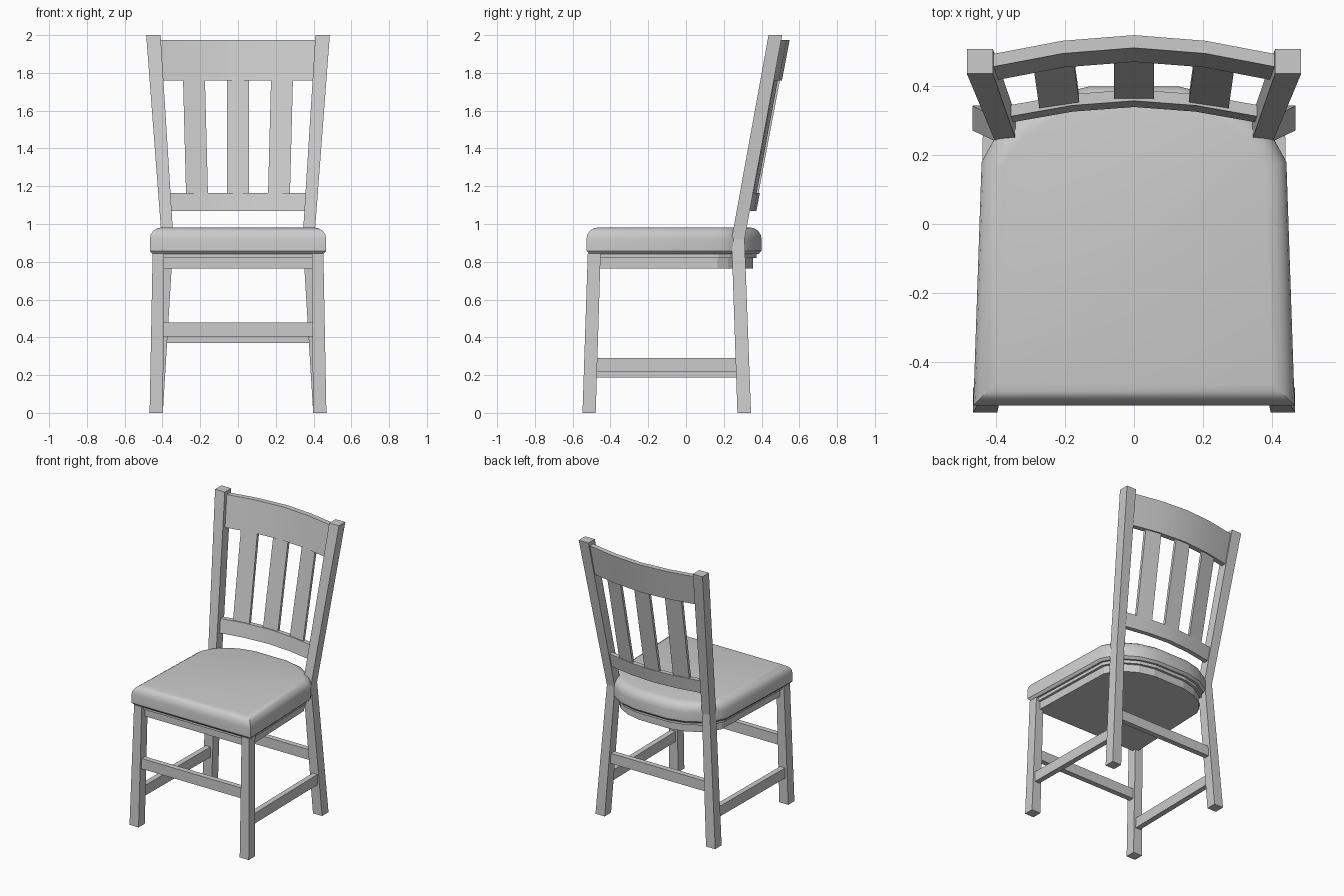
import bpy, math
from mathutils import Vector

if "Cube" in bpy.data.objects:
    bpy.data.objects.remove(bpy.data.objects["Cube"])


def loft(name, rings, smooth=None):
    """Skin a list of equal-length rings and cap both ends."""
    n = len(rings[0])
    verts = [v for r in rings for v in r]
    faces = [(k * n + i, k * n + (i + 1) % n, (k + 1) * n + (i + 1) % n, (k + 1) * n + i)
             for k in range(len(rings) - 1) for i in range(n)]
    faces += [tuple(range(n))[::-1], tuple(range(len(verts) - n, len(verts)))]
    me = bpy.data.meshes.new(name)
    me.from_pydata(verts, [], faces)
    ob = bpy.data.objects.new(name, me)
    bpy.context.collection.objects.link(ob)
    # make normals consistent and set shading
    bpy.ops.object.select_all(action='DESELECT')
    bpy.context.view_layer.objects.active = ob
    ob.select_set(True)
    bpy.ops.object.mode_set(mode='EDIT')
    bpy.ops.mesh.select_all(action='SELECT')
    bpy.ops.mesh.normals_make_consistent(inside=False)
    bpy.ops.object.mode_set(mode='OBJECT')
    if smooth:
        bpy.ops.object.shade_smooth_by_angle(angle=math.radians(smooth))
    return ob


def rect_z(s, x0, x1, y0, y1, z):
    """Horizontal rectangle, mirrored by s."""
    return [(s * x0, y0, z), (s * x1, y0, z), (s * x1, y1, z), (s * x0, y1, z)]


def inset(poly, d):
    """Mitred inward offset of a counter-clockwise polygon."""
    out = []
    for i, p in enumerate(poly):
        a = (p - poly[i - 1]).normalized()
        b = (poly[(i + 1) % len(poly)] - p).normalized()
        na, nb = Vector((-a.y, a.x)), Vector((-b.y, b.x))
        out.append(p + (na + nb) * d / (1 + na.dot(nb)))
    return out


# Seat outline, right half mirrored to the left
half = [Vector(p) for p in [(.467, -.527), (.443, .18), (.405, .25), (.35, .31),
                            (.25, .37), (.13, .40)]]
outline = half + [Vector((-p.x, p.y)) for p in reversed(half)]


def slab(name, profile, smooth=None):
    loft(name, [[(p.x, p.y, z) for p in inset(outline, d)] for d, z in profile], smooth)


# Cushioned seat, thin board and apron block below it
arc = [math.radians(a) for a in (0, 22.5, 45, 67.5, 90)]
slab("seat", [(.015, .842), (0, .858)] +
     [(.062 * (1 - math.cos(a)), .92 + .062 * math.sin(a)) for a in arc], 40)
slab("seat_board", [(.028, .82), (.028, .845)])
slab("seat_apron", [(.045, .765), (.045, .822)])

# Legs, the back ones bend into raked posts
for side, s in (("left", -1), ("right", 1)):
    loft("front_leg_" + side, [rect_z(s, .397, .468, -.548, -.478, 0),
                               rect_z(s, .392, .452, -.52, -.452, .845)])
    loft("back_leg_" + side, [rect_z(s, .398, .47, .272, .344, 0),
                              rect_z(s, .342, .404, .241, .31, .92),
                              rect_z(s, .41, .486, .437, .509, 2)])

# Back rest: everything follows one leaning, bowed surface
def lean(z):
    return .34 + .19 * (z - 1.07)


def bow(x):
    u = abs(x)
    return -.075 * u if u < .2 else -.015 - .19 * (u - .2)


def rail(name, half_w0, half_w1, z0, z1, t):
    rings = []
    for f in (-1, -.5, 0, .5, 1):
        x0, x1 = f * half_w0, f * half_w1
        y0, y1 = lean(z0) + bow(x0), lean(z1) + bow(x1)
        rings.append([(x0, y0, z0), (x0, y0 + t, z0), (x1, y1 + t, z1), (x1, y1, z1)])
    loft(name, rings, 30)


rail("top_rail", .405, .415, 1.76, 1.975, .037)
rail("lower_rail", .355, .36, 1.07, 1.165, .033)

for name, xb, xt in (("left", -.217, -.233), ("middle", 0, 0), ("right", .217, .233)):
    rings = []
    for x, z in ((xb, 1.155), (xt, 1.77)):
        l, r = x - .058, x + .058
        yl, yr = lean(z) + bow(l) + .008, lean(z) + bow(r) + .008
        if name == "middle":
            yl = yr = lean(z) + .006
        rings.append([(l, yl, z), (r, yr, z), (r, yr + .02, z), (l, yl + .02, z)])
    loft("back_slat_" + name, rings)

# Stretchers across the front, back and sides
def cross_bar(name, w, y, z0, z1):
    loft(name, [[(x, y - .019, z0), (x, y + .019, z0), (x, y + .019, z1), (x, y - .019, z1)]
                for x in (-w, w)])


cross_bar("front_stretcher", .415, -.498, .405, .478)
cross_bar("back_stretcher", .395, .292, .37, .442)
for side, s, z0 in (("left", -1, .187), ("right", 1, .217)):
    loft("side_stretcher_" + side,
         [[(s * (x - .019), y, z0), (s * (x + .019), y, z0),
           (s * (x + .019), y, z0 + .073), (s * (x - .019), y, z0 + .073)]
          for x, y in ((.43, -.5), (.42, .3))])
